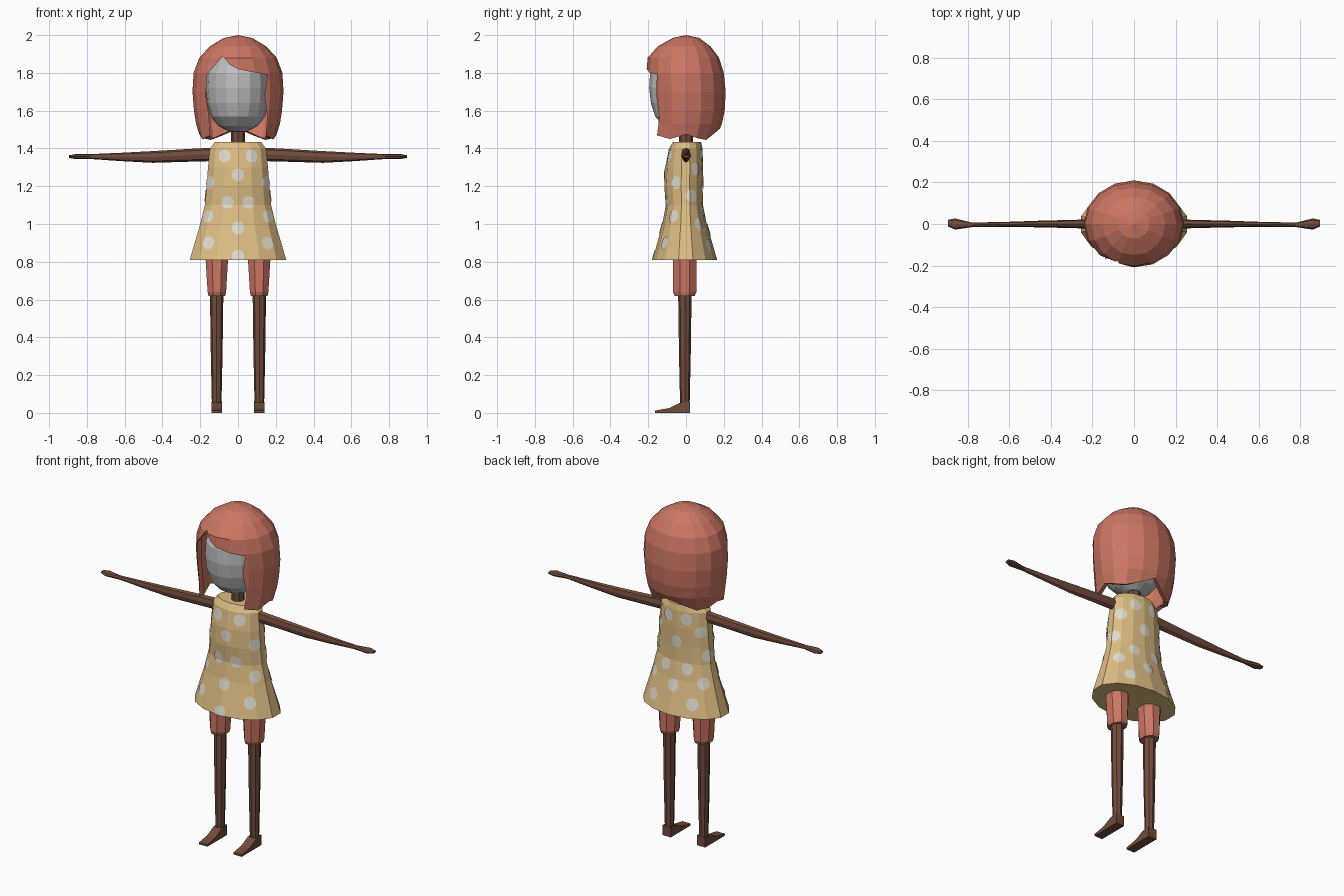
import bpy, bmesh, math
from mathutils import Vector

if "Cube" in bpy.data.objects:
    bpy.data.objects.remove(bpy.data.objects["Cube"])


def material(name, rgb):
    m = bpy.data.materials.new(name)
    m.diffuse_color = (*rgb, 1)
    m.use_nodes = True
    m.node_tree.nodes["Principled BSDF"].inputs["Base Color"].default_value = m.diffuse_color
    return m


RED = material("terracotta", (0.60, 0.18, 0.125))
SKIN = material("brown skin", (0.165, 0.072, 0.045))
GREY = material("face grey", (0.52, 0.52, 0.52))
CLOTH = material("sand cloth", (0.73, 0.51, 0.23))
DOT = material("cream dots", (0.74, 0.70, 0.60))


def ring(n, z, rx, front, back=None, cx=0, cy=0, start=0.0):
    """Horizontal oval ring; angle 0 faces the front (-y)."""
    back = front if back is None else back
    pts = []
    for i in range(n):
        t = start + 2 * math.pi * i / n
        c = math.cos(t)
        pts.append(Vector((cx + rx * math.sin(t), cy - (front if c > 0 else back) * c, z)))
    return pts


def loft(rings, caps=(True, True)):
    """Skin a list of equal-length rings; a ring of one point is a pole."""
    bm = bmesh.new()
    rows = [[bm.verts.new(p) for p in r] for r in rings]
    for a, b in zip(rows, rows[1:]):
        n = max(len(a), len(b))
        for i in range(n):
            j = (i + 1) % n
            if len(a) == 1:
                bm.faces.new((a[0], b[i], b[j]))
            else:
                bm.faces.new((a[i], b[i], b[j], a[j]))
    for row, cap in ((rows[0], caps[0]), (rows[-1], caps[1])):
        if cap and len(row) > 2:
            bm.faces.new(row)
    bmesh.ops.recalc_face_normals(bm, faces=bm.faces[:])
    bm.normal_update()
    return bm


def add(name, bm, mat):
    me = bpy.data.meshes.new(name)
    bm.to_mesh(me)
    bm.free()
    me.materials.append(mat)
    ob = bpy.data.objects.new(name, me)
    bpy.context.collection.objects.link(ob)
    return ob


# head and neck
HEAD = [(1.49, .05, .05), (1.52, .105, .115), (1.57, .143, .163), (1.64, .163, .186),
        (1.72, .17, .195), (1.80, .165, .19), (1.87, .13, .155), (1.92, .06, .07)]
add("head", loft([ring(16, z, rx, ry, ry * .85) for z, rx, ry in HEAD]), GREY)
add("neck", loft([ring(8, z, .036, .036) for z in (1.40, 1.54)]), SKIN)

# bobbed hair shell with a jagged lower edge
HAIR = [(1.985, .075, .07, .07), (1.94, .15, .15, .13), (1.88, .205, .203, .175),
        (1.80, .235, .21, .20), (1.70, .241, .20, .21), (1.60, .233, .197, .205),
        (1.53, .222, .20, .19)]
hem = ring(16, 1.46, .205, .22, .15)
HEM_Z = [1.47, 1.47, 1.47, 1.45, 1.475, 1.455, 1.445, 1.47, 1.505]
for i, p in enumerate(hem):
    p.z = HEM_Z[min(i, 16 - i)]
hem[8].y = .18
rings = [[Vector((0, 0, 2))]] + [ring(16, *r) for r in HAIR] + [hem]
hair = add("hair", loft(rings, (False, False)), RED)

# face opening with a side-swept fringe
OPENING = [(-.13, 1.3), (-.15, 1.5), (-.155, 1.58), (-.17, 1.68), (-.165, 1.79), (-.08, 1.89),
           (-.045, 1.845), (0, 1.82), (.06, 1.808), (.157, 1.79), (.14, 1.68), (.155, 1.58),
           (.15, 1.5), (.13, 1.3)]
cutter = add("face_opening_cutter",
             loft([[Vector((x, y, z)) for x, z in OPENING] for y in (-.5, -.06)]), RED)
cutter.hide_render = True
solid = hair.modifiers.new("thickness", "SOLIDIFY")
solid.thickness, solid.offset = .025, -1
cut = hair.modifiers.new("opening", "BOOLEAN")
cut.operation, cut.object = "DIFFERENCE", cutter
bpy.context.view_layer.objects.active = hair
for mod in ("thickness", "opening"):
    bpy.ops.object.modifier_apply(modifier=mod)
bpy.data.objects.remove(cutter)

# flared dress
DRESS = [(1.435, .125, .068, .08), (1.40, .152, .09, .087), (1.30, .163, .11, .09),
         (1.20, .17, .115, .088), (1.10, .18, .107, .09), (1.0, .205, .125, .11),
         (.81, .262, .177, .165)]


def dress_shell(grow=0.0, caps=(False, False)):
    return loft([ring(14, z, rx + grow, f + grow, b + grow) for z, rx, f, b in DRESS], caps)


def dress_size(z):
    for a, b in zip(DRESS, DRESS[1:]):
        if z >= b[0]:
            k = (a[0] - z) / (a[0] - b[0])
            return [a[i] + k * (b[i] - a[i]) for i in (1, 2, 3)]
    return DRESS[-1][1:]


add("dress", dress_shell(0, (True, True)), CLOTH)

# polka dots: thin patches cut from a slightly larger dress shell
DOTS = [(1.36, 27), (1.26, 0), (1.22, 62), (1.115, 18), (1.04, 55), (.98, 0), (.90, 42), (.83, 0),
        (1.36, 158), (1.29, 125), (1.22, 180), (1.15, 110), (1.07, 158), (.97, 180),
        (1.0, 128), (.885, 148)]
dots = bmesh.new()
tmp = bpy.data.meshes.new("patch")
for z, deg in DOTS:
    for s in ((1,) if deg in (0, 180) else (1, -1)):
        t = math.radians(deg * s)
        rx, f, b = dress_size(z)
        ry = f if abs(deg) < 90 else b
        centre = Vector((rx * math.sin(t), -ry * math.cos(t), z))
        d = Vector((math.sin(t) / rx, -math.cos(t) / ry, 0)).normalized()
        side = Vector((-d.y, d.x, 0))
        bm = dress_shell(.004)
        bmesh.ops.delete(bm, geom=[q for q in bm.faces if q.normal.dot(d) < .2], context="FACES")
        for i in range(10):
            a = 2 * math.pi * i / 10
            v = side * math.cos(a) + Vector((0, 0, math.sin(a)))
            bmesh.ops.bisect_plane(bm, geom=bm.verts[:] + bm.edges[:] + bm.faces[:],
                                   plane_co=centre + v * .033, plane_no=v, clear_outer=True)
        bm.to_mesh(tmp)
        bm.free()
        dots.from_mesh(tmp)
bpy.data.meshes.remove(tmp)
add("dress_dots", dots, DOT)

# limbs, one set per side
ARM = [(.10, 0, 1.37, .025, .036), (.25, 0, 1.364, .021, .034), (.45, 0, 1.355, .016, .031),
       (.62, -.002, 1.355, .012, .022), (.78, -.004, 1.357, .011, .013),
       (.86, 0, 1.357, .027, .013), (.895, .004, 1.357, .016, .007)]
FOOT = [(.02, 0), (.02, .06), (-.03, .055), (-.09, .025), (-.165, .012), (-.165, 0)]
for s, label in ((1, "left"), (-1, "right")):
    arm = []
    for x, cy, cz, ry, rz in ARM:
        arm.append([Vector((s * x, cy + ry * math.cos(k * math.pi / 4),
                            cz + rz * math.sin(k * math.pi / 4))) for k in range(8)])
    add(label + "_arm", loft(arm), SKIN)
    add(label + "_shorts_leg", loft([ring(8, z, r, ry, cx=s * .112, cy=-.007, start=math.pi / 8)
                                     for z, r, ry in ((.84, .066, .067), (.64, .053, .067),
                                                      (.62, .048, .058))]), RED)
    add(label + "_leg", loft([ring(8, z, r, r, cx=s * .113, cy=-.006)
                              for z, r in ((.66, .036), (.3, .031), (.03, .025))]), SKIN)
    add(label + "_foot", loft([[Vector((s * .113 + x, y, z)) for y, z in FOOT]
                               for x in (-.027, .027)]), SKIN)
